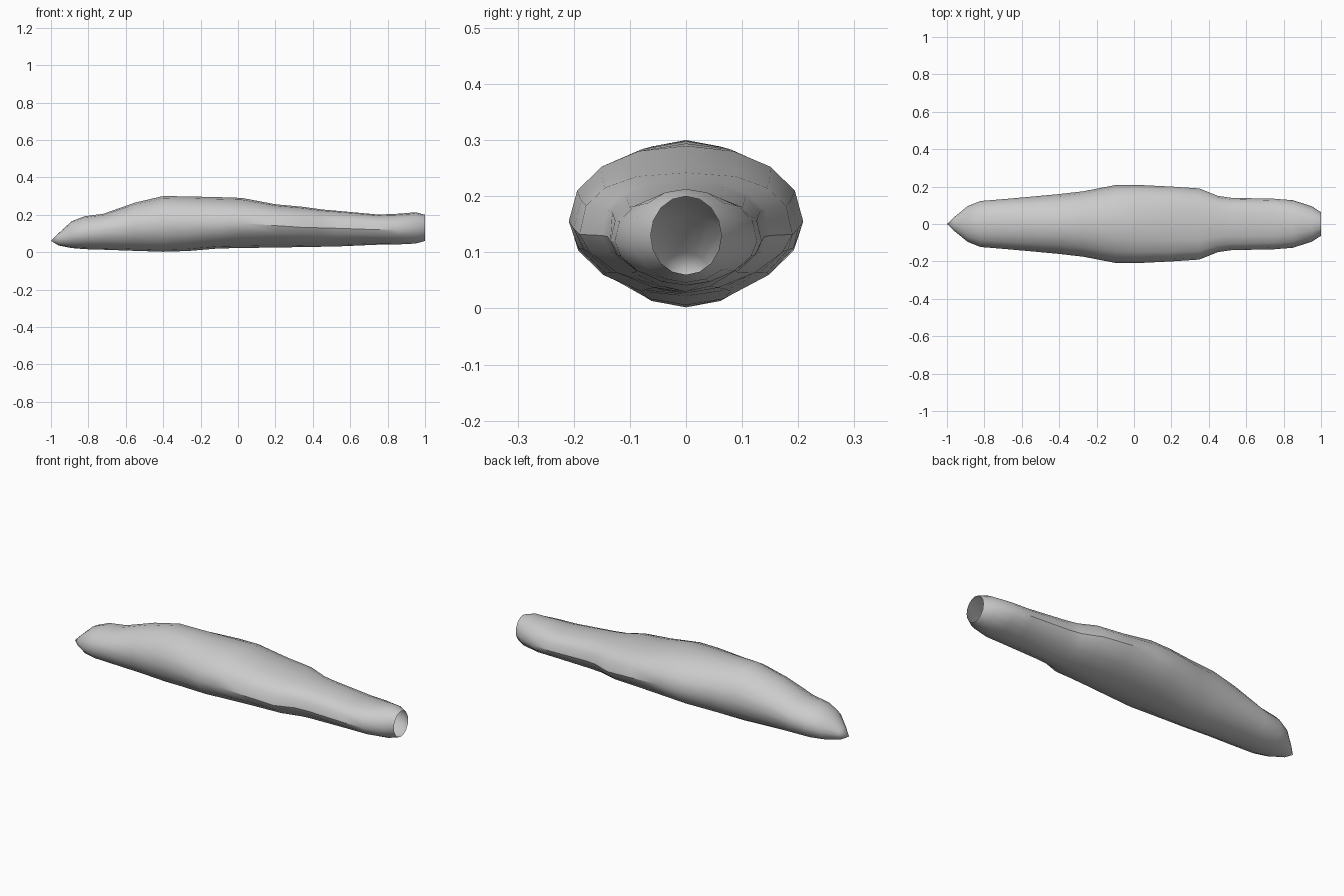
import bpy, bmesh
from math import cos, sin, pi, radians

default = bpy.data.objects.get("Cube")
if default:
    bpy.data.objects.remove(default, do_unlink=True)


def make_material(name, colour):
    material = bpy.data.materials.new(name)
    material.use_nodes = True
    material.diffuse_color = colour
    material.node_tree.nodes["Principled BSDF"].inputs["Base Color"].default_value = colour
    return material


def power(value, exponent):
    """Signed power used to round or flatten a quarter of a section."""
    return (1 if value >= 0 else -1) * abs(value) ** exponent


# Stations along the hull: x, bottom z, widest z, top z, half width
stations = [
    (-.96, .036, .07, .10, .038),
    (-.89, .022, .09, .165, .095),
    (-.82, .016, .105, .192, .123),
    (-.72, .013, .115, .205, .131),
    (-.55, .007, .14, .265, .146),
    (-.4, .002, .15, .3, .16),
    (-.27, .006, .153, .298, .175),
    (-.1, .02, .155, .294, .208),
    (.02, .022, .155, .29, .209),
    (.2, .025, .142, .256, .2),
    (.35, .027, .132, .242, .19),
    (.45, .029, .13, .228, .15),
    (.52, .03, .128, .222, .14),
    (.75, .04, .12, .201, .135),
    (.85, .041, .12, .205, .127),
    (.95, .046, .125, .213, .095),
    (1, .06, .13, .2, .063),
]
SIDES = 16


def section(bm, x, low, middle, high, half_width):
    """One ring: full upper half, leaner lower half towards the tail."""
    aft = min(max((x + .1) / .4, 0), 1) * min(max((1 - x) / .3, 0), 1)
    ring = []
    for i in range(SIDES):
        angle = 2 * pi * i / SIDES
        upper = sin(angle) >= 0
        exponent = 1 - .2 * aft if upper else 1 + .25 * aft
        height = high - middle if upper else middle - low
        y = half_width * power(cos(angle), exponent)
        z = middle + height * power(sin(angle), exponent)
        ring.append(bm.verts.new((x, y, z)))
    return ring


# Hull: pointed nose, lofted rings and an open tail nozzle
bm = bmesh.new()
rings = [section(bm, *station) for station in stations]
nose = bm.verts.new((-1, 0, .06))
for i in range(SIDES):
    j = (i + 1) % SIDES
    bm.faces.new((nose, rings[0][j], rings[0][i]))
    for front, back in zip(rings, rings[1:]):
        bm.faces.new((front[i], front[j], back[j], back[i]))
bmesh.ops.recalc_face_normals(bm, faces=bm.faces)

mesh = bpy.data.meshes.new("hull")
bm.to_mesh(mesh)
bm.free()
hull = bpy.data.objects.new("hull", mesh)
bpy.context.collection.objects.link(hull)
mesh.materials.append(make_material("light grey", (.6, .6, .6, 1)))

# Smooth skin with crisp hard edges
bpy.ops.object.select_all(action="DESELECT")
hull.select_set(True)
bpy.context.view_layer.objects.active = hull
bpy.ops.object.shade_smooth_by_angle(angle=radians(35))
